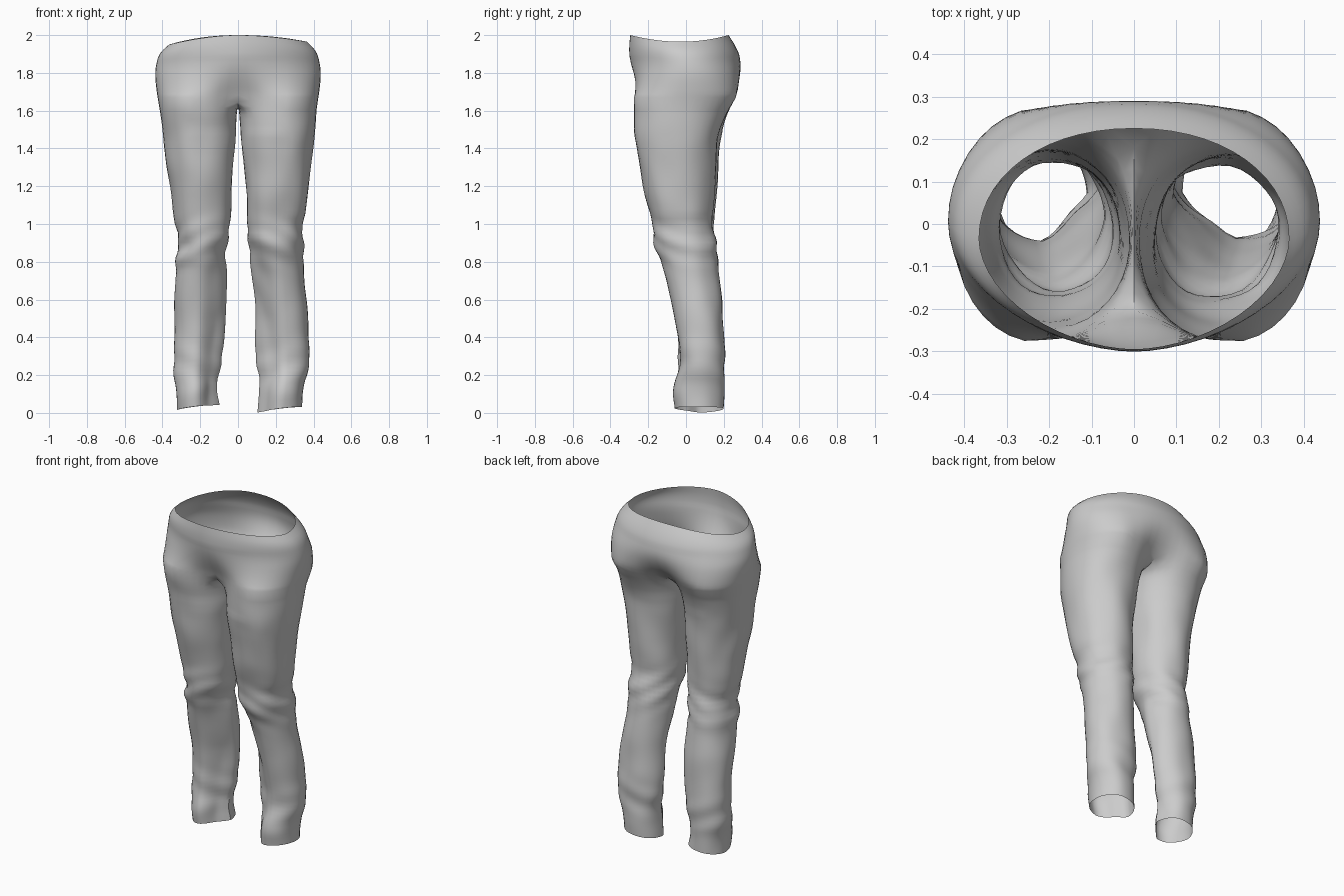
import bpy, bmesh, math
from mathutils import Vector, noise

if "Cube" in bpy.data.objects:
    bpy.data.objects.remove(bpy.data.objects["Cube"])

K, J = 28, 9              # segments on outer arc / points across the crotch
PHI = math.radians(48)    # half-angle of the inner-thigh part of a leg ring
CROTCH = 1.67

# z, outer |x|, inner |x|, front y, back y
HIPS = [(2.00, .365, 0, -.295, .225), (1.95, .405, 0, -.30, .257), (1.90, .425, 0, -.30, .28),
        (1.80, .438, 0, -.292, .302), (1.70, .43, 0, -.282, .285), (1.63, .418, 0, -.278, .24)]
RIGHT = [(1.5, .41, .012, -.275, .185), (1.4, .40, .02, -.262, .165), (1.2, .375, .04, -.23, .15),
         (1.05, .36, .045, -.19, .14), (1.0, .342, .047, -.18, .137), (.9, .345, .057, -.168, .155),
         (.8, .345, .07, -.13, .165), (.6, .36, .088, -.08, .188), (.4, .372, .09, -.045, .205),
         (.3, .378, .095, -.035, .208), (.2, .36, .108, -.05, .205), (.1, .347, .108, -.07, .205),
         (0, .342, .10, -.06, .20)]
LEFT = [(1.5, .40, .012, -.25, .195), (1.4, .387, .02, -.24, .175), (1.2, .36, .034, -.205, .16),
        (1.05, .345, .042, -.17, .15), (.95, .325, .05, -.165, .15), (.88, .318, .06, -.15, .16),
        (.82, .337, .072, -.135, .165), (.76, .33, .062, -.11, .17), (.6, .335, .06, -.075, .188),
        (.4, .342, .075, -.04, .20), (.2, .34, .102, -.045, .20), (.1, .327, .108, -.065, .20),
        (0, .322, .10, -.055, .195)]


def profile(rows, z):
    """Smoothly interpolate a table of sections at height z."""
    i = 0
    while i < len(rows) - 2 and rows[i + 1][0] > z:
        i += 1
    a, b = rows[i], rows[i + 1]
    p, q = rows[max(i - 1, 0)], rows[min(i + 2, len(rows) - 1)]
    h = b[0] - a[0]
    t = (z - a[0]) / h
    out = []
    for k in range(1, 5):
        ma = (b[k] - p[k]) / (b[0] - p[0]) * h
        mb = (q[k] - a[k]) / (q[0] - a[0]) * h
        out.append((2*t**3 - 3*t*t + 1) * a[k] + (t**3 - 2*t*t + t) * ma
                   + (3*t*t - 2*t**3) * b[k] + (t**3 - t*t) * mb)
    return out


def spow(v, e):
    return math.copysign(abs(v) ** e, v)


def clamp(v):
    return max(0, min(1, v))


def leg_point(sec, ang):
    xo, xi, yf, yb = sec
    return Vector(((xo + xi) / 2 + (xo - xi) / 2 * spow(math.sin(ang), .94),
                   (yf + yb) / 2 - (yb - yf) / 2 * spow(math.cos(ang), .94), 0))


def hip_point(sec, th):
    """Half hip section: pointed at the front, full at the back."""
    s, c = abs(math.sin(th)), math.cos(th)
    return Vector((sec[0] * s ** (1.12 if c > 0 else .95),
                   (sec[2] + sec[3]) / 2 - (sec[3] - sec[2]) / 2 * spow(c, 1.08 if c > 0 else .96), 0))


def wrinkle(p, sec, side):
    """Push a point in or out to form cloth folds."""
    c = Vector(((sec[0] + sec[1]) / 2, (sec[2] + sec[3]) / 2, p.z))
    d = (p - c).normalized()
    n = noise.noise(Vector((p.x * side * 8, p.y * 8, p.z * 5 + side * 9))) * .010
    slope = p.z + .5 * p.x + .25 * p.y
    n += .005 * math.sin(slope * 55) * math.exp(-((p.z - .9) / .1) ** 2)
    n += .004 * math.sin((p.z - .5 * p.x) * 40) * math.exp(-((p.z - .25) / .1) ** 2)
    # the calf is flattened on its inner front
    inner = max(0, -d.x) * max(0, -d.y) * 2
    n -= .035 * inner * clamp((1.0 - p.z) * 2)
    return p + d * n * clamp((1.6 - p.z) * 6)


def outer_angle(i):
    return -PHI + (math.pi + 2 * PHI) * i / K


def build_side(bm, side, rows):
    rows = HIPS + rows

    def add(p):
        return bm.verts.new((p.x * side, p.y, p.z))

    # hip arcs, from waistband down to the crotch
    prev = None
    steps = 18
    for s in range(steps + 1):
        z = 2 - (2 - CROTCH) * s / steps
        sec = profile(HIPS, z)
        t = clamp((1.88 - z) / (1.88 - CROTCH)) ** 1.7
        arc = []
        for i in range(K + 1):
            th = math.pi * i / K
            p = hip_point(sec, th).lerp(leg_point(sec, outer_angle(i)), t)
            if i in (0, K):
                p.x = 0
            dip = .035 if side > 0 else .05
            p.z = z - dip * math.sin(th) ** 2 * clamp((z - 1.8) / .2)
            arc.append(add(p))
        if prev:
            for i in range(K):
                bm.faces.new((prev[i], prev[i + 1], arc[i + 1], arc[i]))
        prev = arc

    # crotch bridge closes the arc into a leg ring
    a, b = prev[K].co.copy(), prev[0].co.copy()
    for j in range(1, J + 1):
        u = j / (J + 1)
        p = a.lerp(b, u)
        p.z -= .04 * math.sin(math.pi * u)
        prev.append(add(p))

    # leg rings down to the hem
    count = K + 1 + J
    rings = 64
    for s in range(rings + 1):
        z = 1.605 * (1 - s / rings)
        sec = profile(rows, z)
        ring = []
        for i in range(count):
            ang = outer_angle(i) if i <= K else math.pi + PHI + (math.pi - 2 * PHI) * (i - K) / (J + 1)
            p = leg_point(sec, ang)
            p.z = z
            p = wrinkle(p, sec, side)
            p.x = max(p.x, .006)
            tilt = .015 + .012 * (side < 0) + .12 * (p.x - .22) * side + .06 * abs(p.y - .08)
            p.z = max(0, p.z + tilt * clamp(1 - z / .2))
            ring.append(add(p))
        for i in range(count):
            k = (i + 1) % count
            bm.faces.new((prev[i], prev[k], ring[k], ring[i]))
        prev = ring


# trousers: both sides welded along the centre seam
bm = bmesh.new()
build_side(bm, 1, RIGHT)
build_side(bm, -1, LEFT)
bmesh.ops.remove_doubles(bm, verts=[v for v in bm.verts if abs(v.co.x) < 1e-5], dist=1e-4)

# relax the crotch and seat
soft = [v for v in bm.verts if 1.5 < v.co.z < 1.88 and abs(v.co.x) < .25]
for _ in range(4):
    bmesh.ops.smooth_vert(bm, verts=soft, factor=.5, use_axis_x=True, use_axis_y=True, use_axis_z=True)
bmesh.ops.recalc_face_normals(bm, faces=bm.faces[:])

mesh = bpy.data.meshes.new("trousers")
bm.to_mesh(mesh)
bm.free()
trousers = bpy.data.objects.new("trousers", mesh)
bpy.context.collection.objects.link(trousers)
bpy.context.view_layer.objects.active = trousers
trousers.select_set(True)
bpy.ops.object.shade_smooth_by_angle(angle=math.radians(40))
